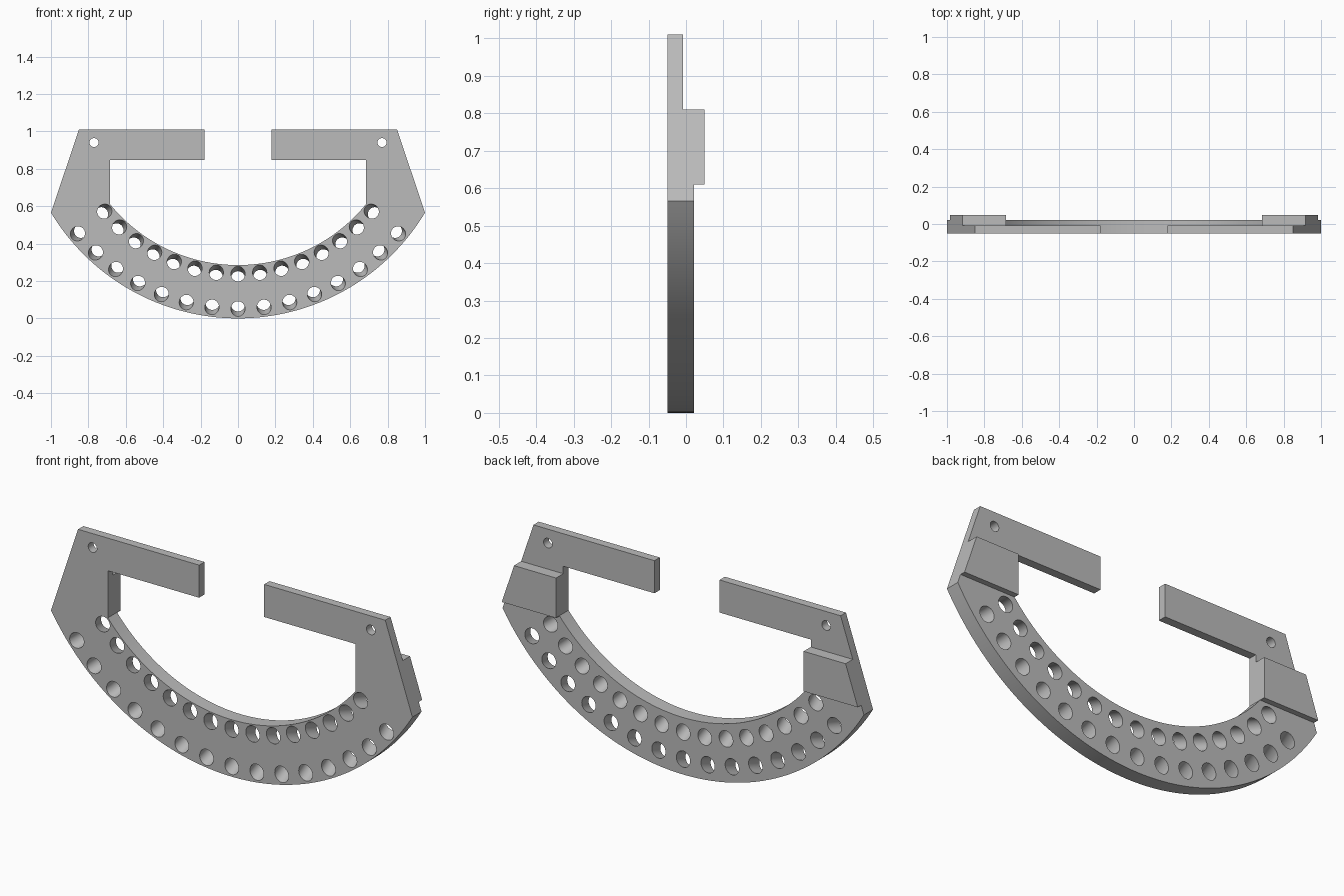
import bpy, bmesh
from math import sin, cos, tan, asin, radians
from mathutils import Matrix, Vector

if "Cube" in bpy.data.objects:
    bpy.data.objects.remove(bpy.data.objects["Cube"])

FRONT, ARM_BACK, RING_BACK, BLOCK_BACK = -0.05, -0.008, 0.022, 0.049
CENTRE_Z, OUTER_R, INNER_R = 1.167, 1.167, 0.882
WALL_X = 0.685

grey = bpy.data.materials.new("plain grey")
grey.use_nodes = True
grey.diffuse_color = (0.5, 0.5, 0.5, 1)
grey.node_tree.nodes["Principled BSDF"].inputs["Base Color"].default_value = (0.5, 0.5, 0.5, 1)


def finish(bm, name):
    bmesh.ops.recalc_face_normals(bm, faces=bm.faces)
    mesh = bpy.data.meshes.new(name)
    bm.to_mesh(mesh)
    bm.free()
    obj = bpy.data.objects.new(name, mesh)
    bpy.context.collection.objects.link(obj)
    mesh.materials.append(grey)
    return obj


def arc(radius, half_width, steps=64):
    """Points of the lower arc, from -x to +x."""
    a = asin(half_width / radius)
    angles = [a * (2 * i / steps - 1) for i in range(steps + 1)]
    return [(radius * sin(t), CENTRE_Z - radius * cos(t)) for t in angles]


def add_box(bm, low, high):
    low, high = Vector(low), Vector(high)
    size = Matrix.Diagonal(high - low).to_4x4()
    bmesh.ops.create_cube(bm, size=1, matrix=Matrix.Translation((low + high) / 2) @ size)


def add_drill(bm, x, z, radius, direction):
    turn = direction.to_track_quat('Z', 'Y').to_matrix().to_4x4()
    bmesh.ops.create_cone(bm, cap_ends=True, segments=32, radius1=radius, radius2=radius,
                          depth=0.4, matrix=Matrix.Translation((x, FRONT, z)) @ turn)


# Whole frame: open ring with shoulders and two arms
right_side = [(0.85, 1.01), (0.18, 1.01), (0.18, 0.847), (WALL_X, 0.847)]
left_side = [(-x, z) for x, z in reversed(right_side)]
outline = arc(OUTER_R, 1.0) + right_side + arc(INNER_R, WALL_X)[::-1] + left_side
bm = bmesh.new()
face = bm.faces.new([bm.verts.new((x, FRONT, z)) for x, z in outline])
swept = bmesh.ops.extrude_face_region(bm, geom=[face])
bmesh.ops.translate(bm, vec=(0, BLOCK_BACK - FRONT, 0),
                    verts=[v for v in swept["geom"] if isinstance(v, bmesh.types.BMVert)])
frame = finish(bm, "ring_frame")

# Rear steps that leave the thick blocks standing
bm = bmesh.new()
add_box(bm, (-2, ARM_BACK, 0.81), (2, 0.3, 2))
add_box(bm, (-2, RING_BACK, -1), (2, 0.3, 0.61))
steps = finish(bm, "step_cutter")

# Two rows of holes leaning towards each other, plus a pin hole in each arm
bm = bmesh.new()
for i in range(-7, 8):
    t = radians(7.17 * i)
    radial = Vector((sin(t), 0, -cos(t)))
    for row_radius, lean in ((0.929, 1), (1.116, -1)):
        axis = Vector((0, 1, 0)) + radial * lean * tan(radians(20))
        add_drill(bm, row_radius * sin(t), CENTRE_Z - row_radius * cos(t), 0.038, axis)
for side in (-1, 1):
    add_drill(bm, side * 0.77, 0.94, 0.024, Vector((0, 1, 0)))
holes = finish(bm, "hole_cutter")

bpy.context.view_layer.objects.active = frame
frame.select_set(True)
for cutter in (steps, holes):
    cutter.hide_render = True
    mod = frame.modifiers.new(cutter.name, 'BOOLEAN')
    mod.operation = 'DIFFERENCE'
    mod.solver = 'EXACT'
    mod.object = cutter
    bpy.ops.object.modifier_apply(modifier=mod.name)
    bpy.data.objects.remove(cutter)
bpy.ops.object.shade_smooth_by_angle(angle=radians(30))
